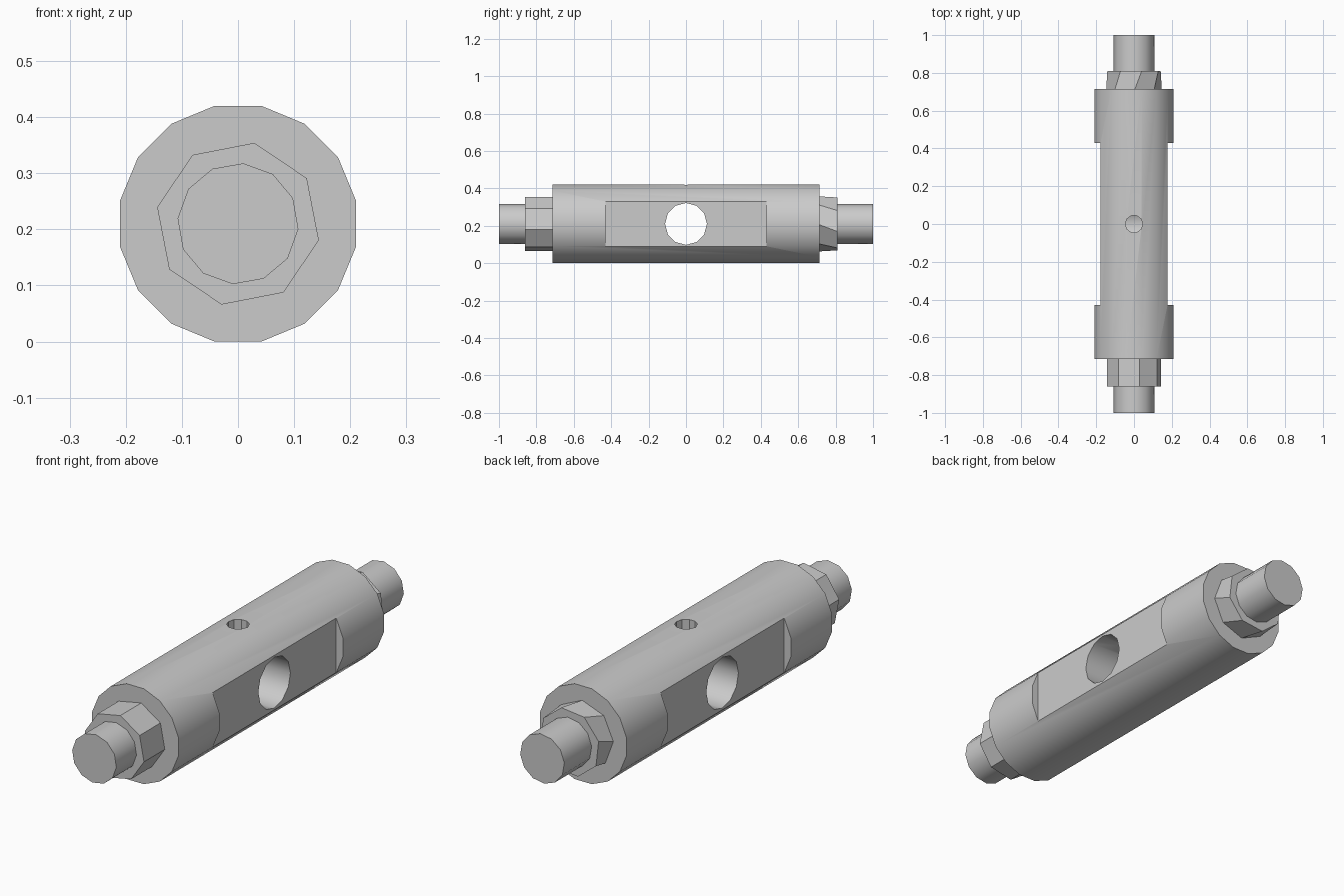
import bpy
import bmesh
from math import radians, pi, cos
from mathutils import Matrix, Vector

cube = bpy.data.objects.get("Cube")
if cube:
    bpy.data.objects.remove(cube, do_unlink=True)

AXIS_Z = 0.21

steel = bpy.data.materials.new("steel_grey")
steel.use_nodes = True
GREY = (0.6, 0.6, 0.6, 1.0)
steel.diffuse_color = GREY
steel.node_tree.nodes["Principled BSDF"].inputs["Base Color"].default_value = GREY


def prism(name, axis, start, end, radius, sides, turn=0.0, twist=0.0):
    """Closed prism along axis; the far ring may be twisted (degrees)."""
    bm = bmesh.new()
    to_axis = Vector((0, 0, 1)).rotation_difference(Vector(axis)).to_matrix()
    rings = []
    for along, angle in ((start, turn), (end, turn + twist)):
        spin = [Matrix.Rotation(radians(angle) + 2 * pi * i / sides, 3, "Z")
                for i in range(sides)]
        rings.append([bm.verts.new(to_axis @ (s @ Vector((radius, 0, along))))
                      for s in spin])
    for i in range(sides):
        j = (i + 1) % sides
        bm.faces.new((rings[0][i], rings[0][j], rings[1][j], rings[1][i]))
    bm.faces.new(rings[0][::-1])
    bm.faces.new(rings[1])
    bmesh.ops.recalc_face_normals(bm, faces=bm.faces)
    return finish(name, bm)


def box(name, low, high):
    bm = bmesh.new()
    low, high = Vector(low), Vector(high)
    size = high - low
    place = Matrix.Translation((low + high) / 2) @ Matrix.Diagonal((*size, 1))
    bmesh.ops.create_cube(bm, size=1, matrix=place)
    return finish(name, bm)


def finish(name, bm):
    mesh = bpy.data.meshes.new(name)
    bm.to_mesh(mesh)
    bm.free()
    mesh.materials.append(steel)
    obj = bpy.data.objects.new(name, mesh)
    obj.location.z = AXIS_Z
    bpy.context.collection.objects.link(obj)
    return obj


def select(obj):
    bpy.ops.object.select_all(action="DESELECT")
    obj.select_set(True)
    bpy.context.view_layer.objects.active = obj


def cut(target, cutter):
    cutter.hide_render = True
    mod = target.modifiers.new("cut", "BOOLEAN")
    mod.operation = "DIFFERENCE"
    mod.solver = "EXACT"
    mod.object = cutter
    select(target)
    bpy.ops.object.modifier_apply(modifier=mod.name)
    bpy.data.objects.remove(cutter, do_unlink=True)


Y = (0, 1, 0)

# Main barrel, flat-topped and flat-sided polygon
body = prism("body", Y, -0.715, 0.715, AXIS_Z / cos(pi / 16), 16, 180 / 16)

# Wrench flats on both sides
for side in (-1, 1):
    xs = sorted((side * 0.177, side * 0.4))
    cut(body, box("flat_cutter", (xs[0], -0.43, -0.3), (xs[1], 0.43, 0.3)))

# Large cross hole and small hole from the top into it
cut(body, prism("cross_hole_cutter", (1, 0, 0), -0.4, 0.4, 0.112, 12))
cut(body, prism("top_hole_cutter", (0, 0, 1), 0.0, 0.4, 0.046, 10))

# Collars and end shafts
front_collar = prism("front_collar", Y, -0.86, -0.715, 0.147, 8, 11.5)
back_collar = prism("back_collar", Y, 0.715, 0.81, 0.147, 8, 2, 14)
front_shaft = prism("front_shaft", Y, -1.0, -0.86, 0.108, 12, 5)
back_shaft = prism("back_shaft", Y, 0.81, 1.0, 0.108, 12, 5)

for part in (body, front_collar, back_collar, front_shaft, back_shaft):
    select(part)
    bpy.ops.object.shade_smooth_by_angle(angle=radians(35))
